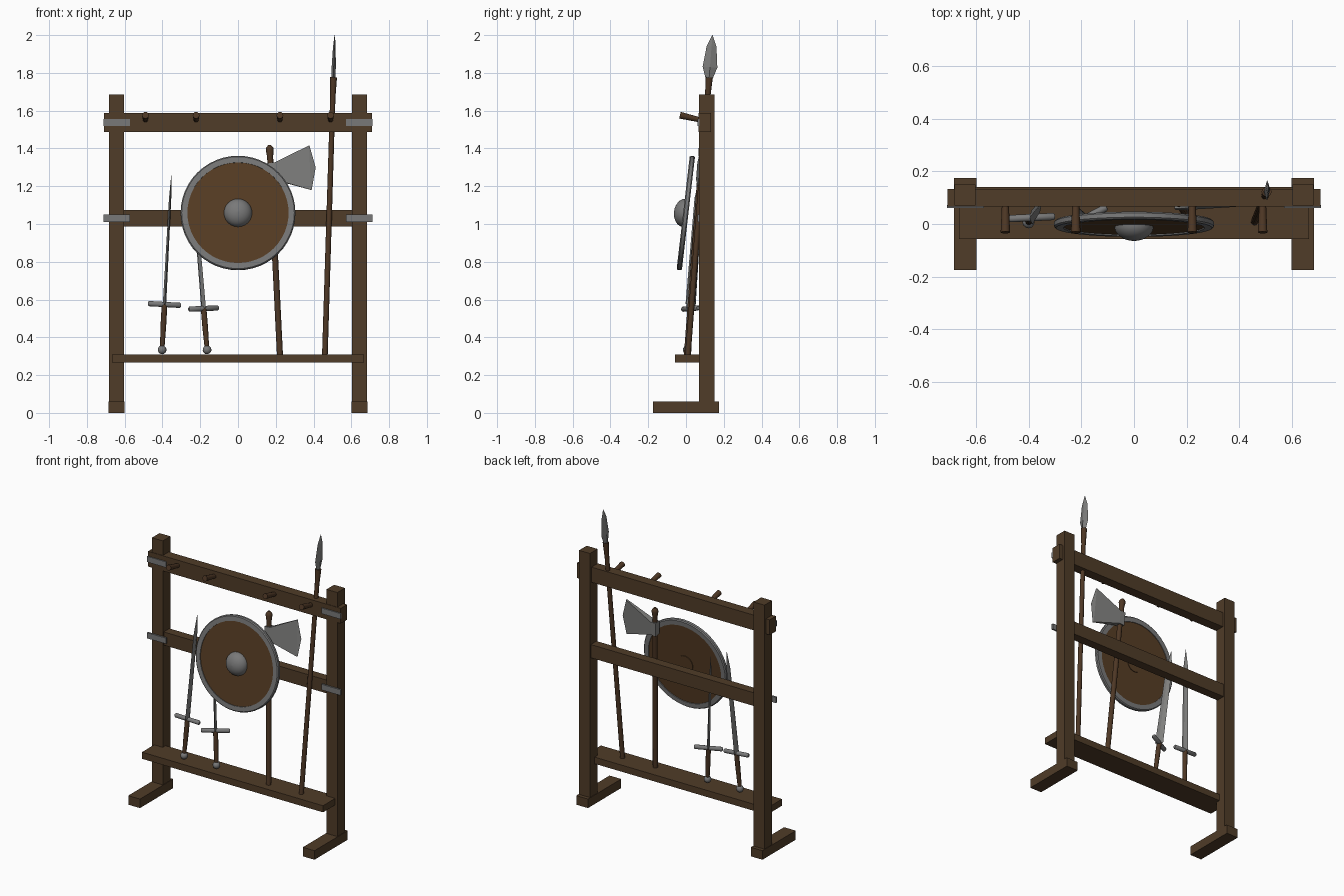
import bpy, bmesh, math
from mathutils import Vector

if "Cube" in bpy.data.objects:
    bpy.data.objects.remove(bpy.data.objects["Cube"])


def material(name, rgb):
    m = bpy.data.materials.new(name)
    m.diffuse_color = (*rgb, 1)
    m.use_nodes = True
    m.node_tree.nodes["Principled BSDF"].inputs["Base Color"].default_value = m.diffuse_color
    return m


FRAME = material("dark_wood", (0.080, 0.045, 0.021))
HANDLE = material("handle_wood", (0.075, 0.038, 0.018))
SHIELD = material("shield_wood", (0.095, 0.047, 0.018))
METAL = material("dull_iron", (0.19, 0.19, 0.19))
STEEL = material("blade_steel", (0.21, 0.21, 0.205))


def finish(bm, name, mat, smooth=False):
    bmesh.ops.recalc_face_normals(bm, faces=bm.faces)
    me = bpy.data.meshes.new(name)
    bm.to_mesh(me)
    bm.free()
    me.materials.append(mat)
    ob = bpy.data.objects.new(name, me)
    bpy.context.collection.objects.link(ob)
    if smooth:
        bpy.ops.object.select_all(action='DESELECT')
        ob.select_set(True)
        bpy.context.view_layer.objects.active = ob
        bpy.ops.object.shade_smooth_by_angle(angle=math.radians(40))
    return ob


def box(name, lo, hi, mat):
    bm = bmesh.new()
    bmesh.ops.create_cube(bm, size=1)
    for v in bm.verts:
        v.co = [l + (c + 0.5) * (h - l) for l, h, c in zip(lo, hi, v.co)]
    return finish(bm, name, mat)


class Axis:
    """Local frame running from base towards tip, turned by spin degrees."""
    def __init__(self, base, tip, spin=0):
        self.o = Vector(base)
        self.d = (Vector(tip) - self.o).normalized()
        self.len = (Vector(tip) - self.o).length
        s = math.radians(spin)
        x = Vector((math.cos(s), math.sin(s), 0))
        self.x = (x - self.d * x.dot(self.d)).normalized()
        self.y = self.d.cross(self.x)

    def at(self, t, a=0, b=0):
        return self.o + self.d * t + self.x * a + self.y * b


def loft(name, ax, rings, mat, n=12, closed=False):
    """Stack elliptical rings (t, x radius, y radius); closed joins last to first."""
    bm = bmesh.new()
    loops = [[bm.verts.new(ax.at(t, a * math.cos(2 * math.pi * i / n), b * math.sin(2 * math.pi * i / n)))
              for i in range(n)] for t, a, b in rings]
    pairs = list(zip(loops, loops[1:])) + ([(loops[-1], loops[0])] if closed else [])
    for p, q in pairs:
        for i in range(n):
            j = (i + 1) % n
            bm.faces.new((p[i], p[j], q[j], q[i]))
    if not closed:
        bm.faces.new(loops[0])
        bm.faces.new(loops[-1])
    return finish(bm, name, mat, n > 6)


def rod(name, base, tip, r0, r1, mat, n=12):
    ax = Axis(base, tip)
    return loft(name, ax, [(0, r0, r0), (ax.len, r1, r1)], mat, n)


# Frame: posts, feet, straps on both sides
for s, side in ((-1, "left"), (1, "right")):
    def span(a, b):
        return sorted((s * a, s * b))
    x0, x1 = span(0.603, 0.683)
    box(side + "_post", (x0, 0.07, 0.03), (x1, 0.15, 1.685), FRAME)
    x0, x1 = span(0.60, 0.686)
    box(side + "_foot", (x0, -0.175, 0), (x1, 0.175, 0.06), FRAME)
    x0, x1 = span(0.572, 0.712)
    for z, lvl in ((1.538, "upper"), (1.03, "middle")):
        box(f"{side}_{lvl}_strap", (x0, 0.06, z - 0.019), (x1, 0.072, z + 0.019), METAL)

# Rails and shelf
box("top_rail", (-0.71, 0.067, 1.487), (0.71, 0.133, 1.588), FRAME)
box("middle_rail", (-0.64, 0.08, 0.987), (0.64, 0.14, 1.075), FRAME)
box("shelf", (-0.667, -0.058, 0.266), (0.667, 0.10, 0.31), FRAME)

# Hanging pegs
for i, x in enumerate((-0.49, -0.222, 0.222, 0.49)):
    rod(f"peg_{i + 1}", (x, 0.08, 1.55), (x, -0.032, 1.576), 0.013, 0.018, HANDLE)

# Round shield, leaning back
tilt = math.radians(6.6)
c = Vector((0, 0, 1.058))
ax = Axis(c, c + Vector((0, -math.cos(tilt), math.sin(tilt))))
loft("shield_board", ax, [(-0.008, 0.28, 0.28), (0.01, 0.28, 0.28)], SHIELD, 48)
loft("shield_rim", ax, [(t, r, r) for t, r in
     ((-0.013, 0.268), (-0.013, 0.298), (-0.007, 0.304), (0.009, 0.304), (0.015, 0.298), (0.015, 0.268))],
     METAL, 48, closed=True)
dome = [math.radians(a) for a in range(0, 90, 11)]
loft("shield_boss", ax, [(0.008 + 0.056 * math.sin(a), 0.075 * math.cos(a), 0.075 * math.cos(a)) for a in dome]
     + [(0.064, 0.003, 0.003)], METAL, 24)
loft("shield_back_plate", ax, [(-0.012, 0.057, 0.057), (-0.005, 0.057, 0.057)], SHIELD, 24)

# Swords standing on their pommels
for name, base, tip, spin in (("left_sword", (-0.403, 0.005, 0.312), (-0.353, 0.075, 1.257), 3),
                              ("right_sword", (-0.162, 0.005, 0.312), (-0.236, 0.075, 1.20), 27)):
    ax = Axis(base, tip, spin)
    L = ax.len
    g = 0.263 if spin < 10 else 0.242
    ball = [math.radians(a) for a in range(-80, 81, 20)]
    loft(name + "_pommel", ax, [(0.022 + 0.023 * math.sin(a), 0.023 * math.cos(a), 0.023 * math.cos(a))
                                for a in ball], METAL)
    loft(name + "_grip", ax, [(0.03, 0.012, 0.012), (g * 0.6, 0.015, 0.015), (g, 0.015, 0.015)], HANDLE)
    guard = Axis(ax.at(g, -0.088), ax.at(g, 0.088))
    loft(name + "_guard", guard, [(0, 0.009, 0.009), (0.006, 0.014, 0.014), (0.170, 0.014, 0.014),
                                  (0.176, 0.009, 0.009)], METAL)
    loft(name + "_blade", ax, [(g, 0.009, 0.027), (L - 0.12, 0.006, 0.021), (L, 0.0006, 0.001)], STEEL, 4)

# Axe
ax = Axis((0.222, 0.005, 0.308), (0.167, 0.088, 1.417))
L = ax.len
loft("axe_haft", ax, [(0, 0.016, 0.016), (L - 0.06, 0.016, 0.016), (L - 0.025, 0.021, 0.021),
                      (L - 0.012, 0.019, 0.019), (L, 0.008, 0.008)], HANDLE)
# fan-shaped head: (offset from haft, upper height, lower height, half thickness)
bm = bmesh.new()
secs = []
for a, hi, lo, h in ((-0.018, -0.095, -0.185, 0.021), (0.02, -0.095, -0.185, 0.021),
                     (0.208, -0.012, -0.248, 0.005)):
    secs.append([bm.verts.new(ax.at(L + t, a, b)) for t, b in ((hi, -h), (hi, h), (lo, h), (lo, -h))])
edge = [bm.verts.new(ax.at(L - 0.012, 0.211)), bm.verts.new(ax.at(L - 0.13, 0.238)),
        bm.verts.new(ax.at(L - 0.248, 0.211))]
for p, q in zip(secs, secs[1:]):
    for i in range(4):
        bm.faces.new((p[i], p[(i + 1) % 4], q[(i + 1) % 4], q[i]))
bm.faces.new(secs[0])
q = secs[-1]
bm.faces.new((q[0], q[3], edge[2], edge[1], edge[0]))
bm.faces.new((q[1], q[2], edge[2], edge[1], edge[0]))
bm.faces.new((q[0], q[1], edge[0]))
bm.faces.new((q[2], q[3], edge[2]))
finish(bm, "axe_head", STEEL)

# Spear
ax = Axis((0.46, 0.01, 0.308), (0.512, 0.14, 2.0))
L = ax.len
loft("spear_shaft", ax, [(0, 0.015, 0.015), (L - 0.32, 0.014, 0.014)], HANDLE)
loft("spear_socket", ax, [(L - 0.33, 0.014, 0.014), (L - 0.225, 0.019, 0.019)], HANDLE)
loft("spear_head", ax, [(L - 0.245, 0.011, 0.014), (L - 0.17, 0.011, 0.039), (L - 0.06, 0.007, 0.026),
                        (L, 0.001, 0.001)], STEEL, 4)
